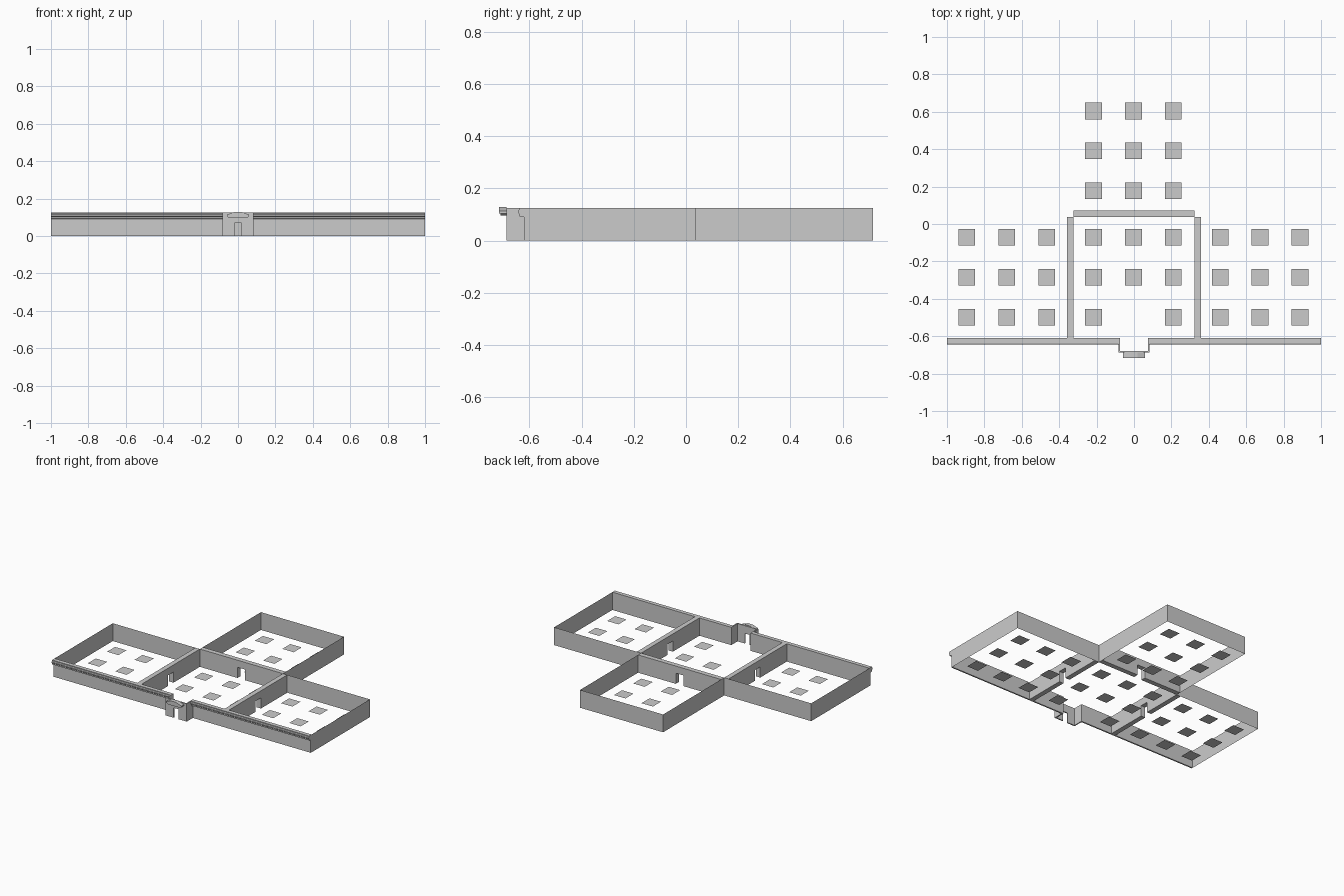
import bpy

if "Cube" in bpy.data.objects:
    bpy.data.objects.remove(bpy.data.objects["Cube"])

H = 0.125          # wall height
YF, YB = -0.61, 0.037   # front and back of the row of three rooms
XI, XO = 0.323, 0.357   # inner and outer faces of the dividing walls


def make(name, verts, faces):
    me = bpy.data.meshes.new(name)
    me.from_pydata(verts, [], faces)
    me.update()
    ob = bpy.data.objects.new(name, me)
    bpy.context.collection.objects.link(ob)
    return ob


def prism(name, profile, a, b, axis):
    """Extrude a (horizontal, z) profile from a to b along 'x' or 'y'."""
    n = len(profile)
    if axis == 'x':
        v = [(t, h, z) for t in (a, b) for h, z in profile]
    else:
        v = [(h, t, z) for t in (a, b) for h, z in profile]
    f = [list(range(n))[::-1], list(range(n, 2 * n))]
    f += [[i, (i + 1) % n, n + (i + 1) % n, n + i] for i in range(n)]
    return make(name, v, f)


def door_profile(lo, hi, mid, half, top):
    """Wall elevation with a doorway notched from the bottom."""
    return [(lo, 0), (mid - half, 0), (mid - half, top), (mid + half, top),
            (mid + half, 0), (hi, 0), (hi, H), (lo, H)]


def sheet_walls(name, path):
    """Thin upright walls along a plan path."""
    n = len(path)
    v = [(x, y, z) for z in (0, H) for x, y in path]
    return make(name, v, [[i, i + 1, n + i + 1, n + i] for i in range(n - 1)])


def floor_tiles(name, cx, cy, skip=()):
    """3 x 3 grid of square floor tiles."""
    v, f, s, d = [], [], 0.0445, 0.2135
    for i in (-1, 0, 1):
        for j in (-1, 0, 1):
            if (i, j) in skip:
                continue
            x, y, k = cx + i * d, cy + j * d, len(v)
            v += [(x - s, y - s, 0), (x + s, y - s, 0), (x + s, y + s, 0), (x - s, y + s, 0)]
            f.append([k, k + 1, k + 2, k + 3])
    return make(name, v, f)


# Floor tiles of the four rooms
floor_tiles("left_room_tiles", -0.68, -0.285)
floor_tiles("right_room_tiles", 0.674, -0.285)
floor_tiles("middle_room_tiles", -0.003, -0.285, skip=[(0, -1)])
floor_tiles("back_room_tiles", -0.003, 0.391)

# Front wall with moulded cornice
cornice = [(YF, 0), (-0.62, 0), (-0.62, 0.09), (-0.637, 0.093), (-0.637, 0.102),
           (-0.644, 0.108), (-0.644, 0.115), (-0.638, 0.119), (-0.638, H), (YF, H)]

for side, s in (("left", -1), ("right", 1)):
    # Thin outer walls of the side room
    sheet_walls(side + "_room_outer_walls", [(s, YF), (s, YB), (s * XO, YB)])
    # Thick dividing wall with doorway
    a, b = sorted((s * XI, s * XO))
    prism(side + "_dividing_wall", door_profile(YF, YB, -0.285, 0.03, 0.075), a, b, 'x')
    # Front wall half
    a, b = sorted((s, s * 0.083))
    prism(side + "_front_wall", cornice, a, b, 'x')
    # Porch side wall
    a, b = sorted((s * 0.083, s * 0.075))
    prism(side + "_porch_wall", [(-0.688, 0), (YF, 0), (YF, H), (-0.688, H)], a, b, 'x')

# Back room
sheet_walls("back_room_outer_walls", [(-XI, YB), (-XI, 0.716), (XI, 0.716), (XI, YB)])
prism("back_dividing_wall", door_profile(-XI, XI, 0, 0.03, 0.075), YB, 0.071, 'y')

# Porch front with entrance and pediment
prism("porch_front", door_profile(-0.083, 0.083, 0, 0.019, 0.07), -0.688, -0.68, 'y')
prism("pediment_base", [(-0.046, 0.096), (0.046, 0.096), (0.06, 0.105), (-0.06, 0.105)],
      -0.711, -0.688, 'y')
prism("pediment", [(-0.06, 0.105), (0.06, 0.105), (0.06, 0.114), (0.018, 0.129),
                   (-0.018, 0.129), (-0.06, 0.114)], -0.716, -0.688, 'y')
